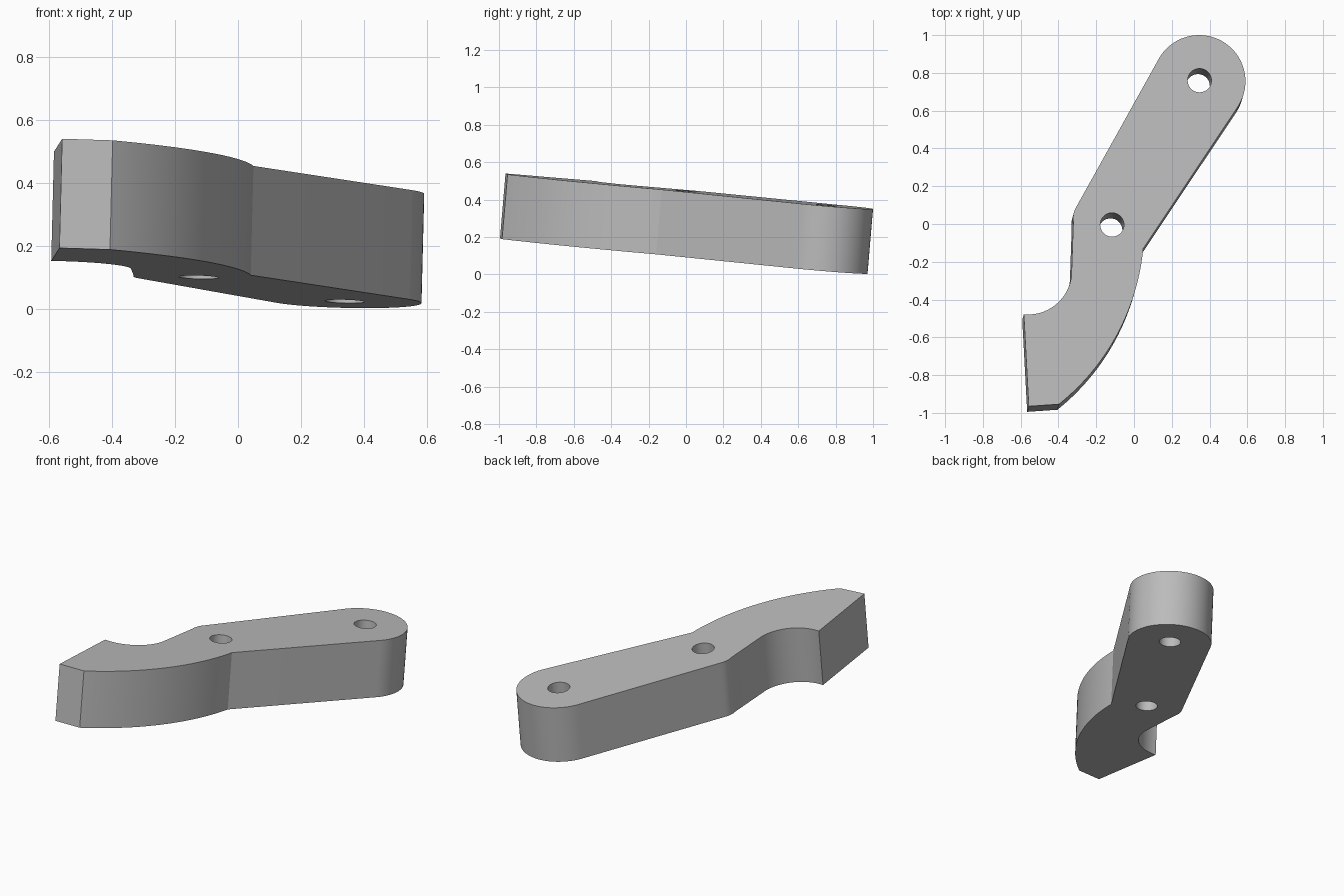
import bpy
import bmesh
from math import cos, sin, radians, atan2, hypot, pi
from mathutils import Vector

if "Cube" in bpy.data.objects:
    bpy.data.objects.remove(bpy.data.objects["Cube"])

# Tilted plate: sloping top plane and the thickness along its normal
SLOPE_X, SLOPE_Y, TOP_Z = 0.025, 0.085, 0.444
THICK = Vector((SLOPE_X, SLOPE_Y, 1)) * 0.346


def on_top(x, y):
    return Vector((x, y, TOP_Z - SLOPE_X * x - SLOPE_Y * y))


def arc(cx, cy, r, start, end, steps):
    angles = [radians(start + (end - start) * i / steps) for i in range(steps + 1)]
    return [(cx + r * cos(a), cy + r * sin(a)) for a in angles]


def bulge(p, q, sag, steps):
    """Arc from p to q, swelling to the right of the chord (left if sag < 0)."""
    dx, dy = q[0] - p[0], q[1] - p[1]
    chord = hypot(dx, dy)
    r = (chord * chord / 4 + sag * sag) / (2 * abs(sag))
    side = 1 if sag > 0 else -1
    back = side * (r - abs(sag))
    cx = (p[0] + q[0]) / 2 - dy / chord * back
    cy = (p[1] + q[1]) / 2 + dx / chord * back
    a = atan2(p[1] - cy, p[0] - cx)
    sweep = (atan2(q[1] - cy, q[0] - cx) - a + pi) % (2 * pi) - pi
    return [(cx + r * cos(a + sweep * i / steps), cy + r * sin(a + sweep * i / steps))
            for i in range(steps + 1)]


def prism(name, outline, low=1.0, high=0.0):
    bm = bmesh.new()
    bottom = [bm.verts.new(on_top(*p) - THICK * low) for p in outline]
    top = [bm.verts.new(on_top(*p) + THICK * high) for p in outline]
    bm.faces.new(top)
    bm.faces.new(bottom[::-1])
    n = len(outline)
    for i in range(n):
        j = (i + 1) % n
        bm.faces.new((bottom[i], bottom[j], top[j], top[i]))
    bmesh.ops.recalc_face_normals(bm, faces=bm.faces)
    mesh = bpy.data.meshes.new(name)
    bm.to_mesh(mesh)
    bm.free()
    obj = bpy.data.objects.new(name, mesh)
    bpy.context.collection.objects.link(obj)
    return obj


grey = bpy.data.materials.new("plain grey")
grey.use_nodes = True
colour = (0.5, 0.5, 0.5, 1)
grey.diffuse_color = colour
grey.node_tree.nodes["Principled BSDF"].inputs["Base Color"].default_value = colour

# Lever outline, counter-clockwise from the hooked tip
outline = [(-0.557, -0.965)]
outline += bulge((-0.397, -0.954), (0.049, -0.13), 0.095, 28)
outline += arc(0.345, 0.755, 0.245, -33.5, 151, 48)
outline += bulge((-0.303, 0.095), (-0.321, 0.01), 0.008, 6)
outline += bulge((-0.331, -0.275), (-0.583, -0.478), -0.066, 20)[::1]
lever = prism("lever_arm", outline)
lever.data.materials.append(grey)

# Two pivot holes
for name, x, y in (("end_hole_cutter", 0.347, 0.76), ("middle_hole_cutter", -0.116, -0.004)):
    cutter = prism(name, arc(x, y, 0.063, 0, 348.75, 31), 1.2, 0.2)
    cutter.data.materials.append(grey)
    cutter.hide_render = True
    cutter.hide_viewport = False
    mod = lever.modifiers.new(name, "BOOLEAN")
    mod.object = cutter
    mod.operation = "DIFFERENCE"
    mod.solver = "EXACT"
    bpy.context.view_layer.objects.active = lever
    bpy.ops.object.modifier_apply(modifier=mod.name)
    bpy.data.objects.remove(cutter)

# Smooth curved walls, crisp rims
bpy.ops.object.select_all(action="DESELECT")
lever.select_set(True)
bpy.context.view_layer.objects.active = lever
bpy.ops.object.shade_smooth_by_angle(angle=radians(15))
